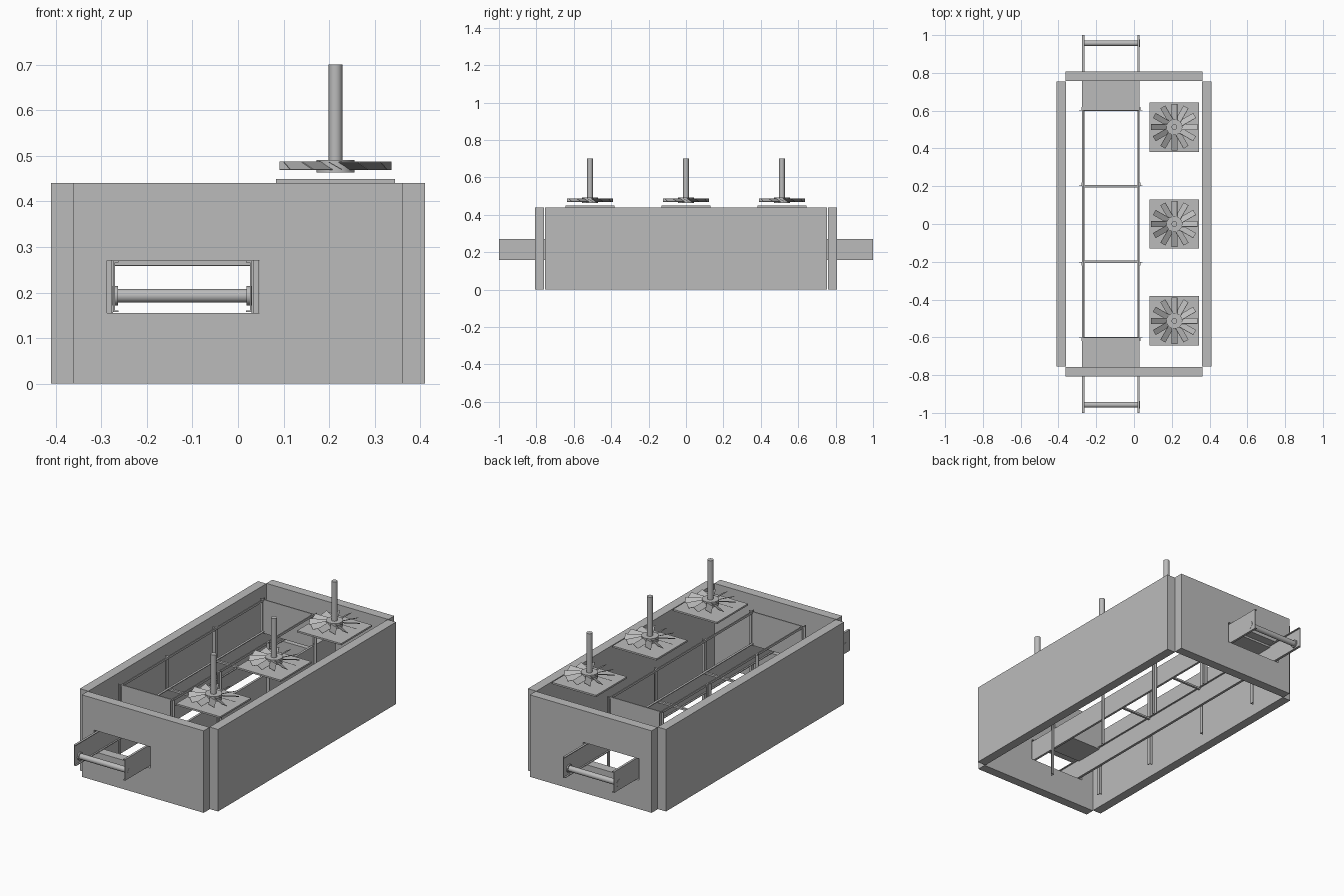
import bpy
import math
from mathutils import Matrix, Vector
import bmesh

cube = bpy.data.objects.get("Cube")
if cube:
    bpy.data.objects.remove(cube, do_unlink=True)

steel = bpy.data.materials.new("grey_steel")
steel.use_nodes = True
GREY = (0.5, 0.5, 0.5, 1)
steel.diffuse_color = GREY
steel.node_tree.nodes["Principled BSDF"].inputs["Base Color"].default_value = GREY


def finish(name, bm):
    mesh = bpy.data.meshes.new(name)
    bm.to_mesh(mesh)
    bm.free()
    mesh.materials.append(steel)
    obj = bpy.data.objects.new(name, mesh)
    bpy.context.collection.objects.link(obj)
    return obj


def add_box(bm, x, y, z, turn=Matrix()):
    """Box from three (low, high) ranges."""
    mid = Vector([(a + b) / 2 for a, b in (x, y, z)])
    size = [b - a for a, b in (x, y, z)]
    bmesh.ops.create_cube(bm, size=1, matrix=turn @ Matrix.Translation(mid) @ Matrix.Diagonal((*size, 1)))


def boxes(name, *ranges):
    bm = bmesh.new()
    for r in ranges:
        add_box(bm, *r)
    return finish(name, bm)


def cylinder(name, centre, radius, length, axis="Z", sides=24):
    bm = bmesh.new()
    turn = Matrix.Rotation(math.pi / 2, 4, "Y") if axis == "X" else Matrix()
    bmesh.ops.create_cone(bm, cap_ends=True, segments=sides, radius1=radius, radius2=radius,
                          depth=length, matrix=Matrix.Translation(centre) @ turn)
    obj = finish(name, bm)
    for o in bpy.context.selected_objects:
        o.select_set(False)
    obj.select_set(True)
    bpy.context.view_layer.objects.active = obj
    bpy.ops.object.shade_smooth_by_angle(angle=math.radians(40))
    return obj


def span(a, b):
    return (min(a, b), max(a, b))


H = 0.44                    # housing height
MID = -0.122                # conveyor centre line
HALF = 0.152                # centre line to outside of rail
OPEN_X, OPEN_Z = (-0.288, 0.047), (0.155, 0.27)

# Side walls
for side, s in (("left", 1), ("right", -1)):
    boxes(side + "_wall", (span(s * 0.36, s * 0.41), (-0.755, 0.755), (0, H)))

# End walls, each with a rectangular conveyor opening
for end, s in (("front", -1), ("back", 1)):
    bm = bmesh.new()
    xs = (-0.362, *OPEN_X, 0.362)
    zs = (0, *OPEN_Z, H)
    grid = [[bm.verts.new((x, s * 0.758, z)) for z in zs] for x in xs]
    faces = [bm.faces.new((grid[i][j], grid[i + 1][j], grid[i + 1][j + 1], grid[i][j + 1]))
             for i in range(3) for j in range(3) if (i, j) != (1, 1)]
    extruded = bmesh.ops.extrude_face_region(bm, geom=faces)["geom"]
    moved = [g for g in extruded if isinstance(g, bmesh.types.BMVert)]
    bmesh.ops.translate(bm, verts=moved, vec=(0, s * 0.05, 0))
    bmesh.ops.recalc_face_normals(bm, faces=bm.faces)
    bmesh.ops.dissolve_limit(bm, angle_limit=0.01, verts=bm.verts, edges=bm.edges)
    finish(end + "_wall", bm)

    # Bent baffle sheet above the conveyor inlet
    inner = (MID - 0.148, MID + 0.148)
    boxes(end + "_baffle",
          (inner, span(s * 0.6, s * 0.76), (0.259, 0.27)),
          (inner, span(s * 0.597, s * 0.603), (0.259, H)))

    # End roller with its bearings
    axis = (MID, s * 0.957, 0.193)
    cylinder(end + "_roller", axis, 0.015, 0.284, "X")
    for k in (-1, 1):
        cylinder(end + "_bearing", (MID + k * 0.147, *axis[1:]), 0.021, 0.012, "X")

# Channel rails, top rails and angle posts on both sides of the conveyor
for side, s in (("left", 1), ("right", -1)):
    def across(a, b):
        return span(MID + s * (HALF + a), MID + s * (HALF + b))
    boxes(side + "_channel_rail",
          (across(-0.004, 0), (-1, 1), (0.157, 0.27)),
          (across(-0.012, 0), (-1, 1), (0.266, 0.27)),
          (across(-0.012, 0), (-1, 1), (0.157, 0.161)))
    boxes(side + "_top_rail", (across(-0.006, 0), (-0.6, 0.6), (0.428, H)))
    for y in (-0.6, -0.2, 0.2, 0.6):
        t = math.copysign(1, y)
        boxes(side + "_post",
              (across(0, 0.016), span(y, y + t * 0.004), (0, H)),
              (across(0, 0.004), span(y, y + t * 0.02), (0, H)))

# Cross bars between the rails
for y in (-0.2, 0.2):
    boxes("cross_bar", ((MID - HALF, MID + HALF), (y - 0.006, y + 0.006), (0.258, 0.268)))

# Fans: mounting plate, hub, shaft and pitched blades
FAN_X = 0.214
for y in (-0.513, 0, 0.513):
    boxes("fan_plate", ((FAN_X - 0.131, FAN_X + 0.131), (y - 0.131, y + 0.131), (H, 0.449)))
    cylinder("fan_hub", (FAN_X, y, 0.477), 0.042, 0.028)
    cylinder("fan_shaft", (FAN_X, y, 0.583), 0.015, 0.236)
    bm = bmesh.new()
    for i in range(12):
        turn = (Matrix.Translation((FAN_X, y, 0.478))
                @ Matrix.Rotation(math.tau * i / 12, 4, "Z")
                @ Matrix.Rotation(math.radians(-30), 4, "X"))
        add_box(bm, (0.03, 0.123), (-0.017, 0.017), (-0.001, 0.001), turn)
    finish("fan_blades", bm)
